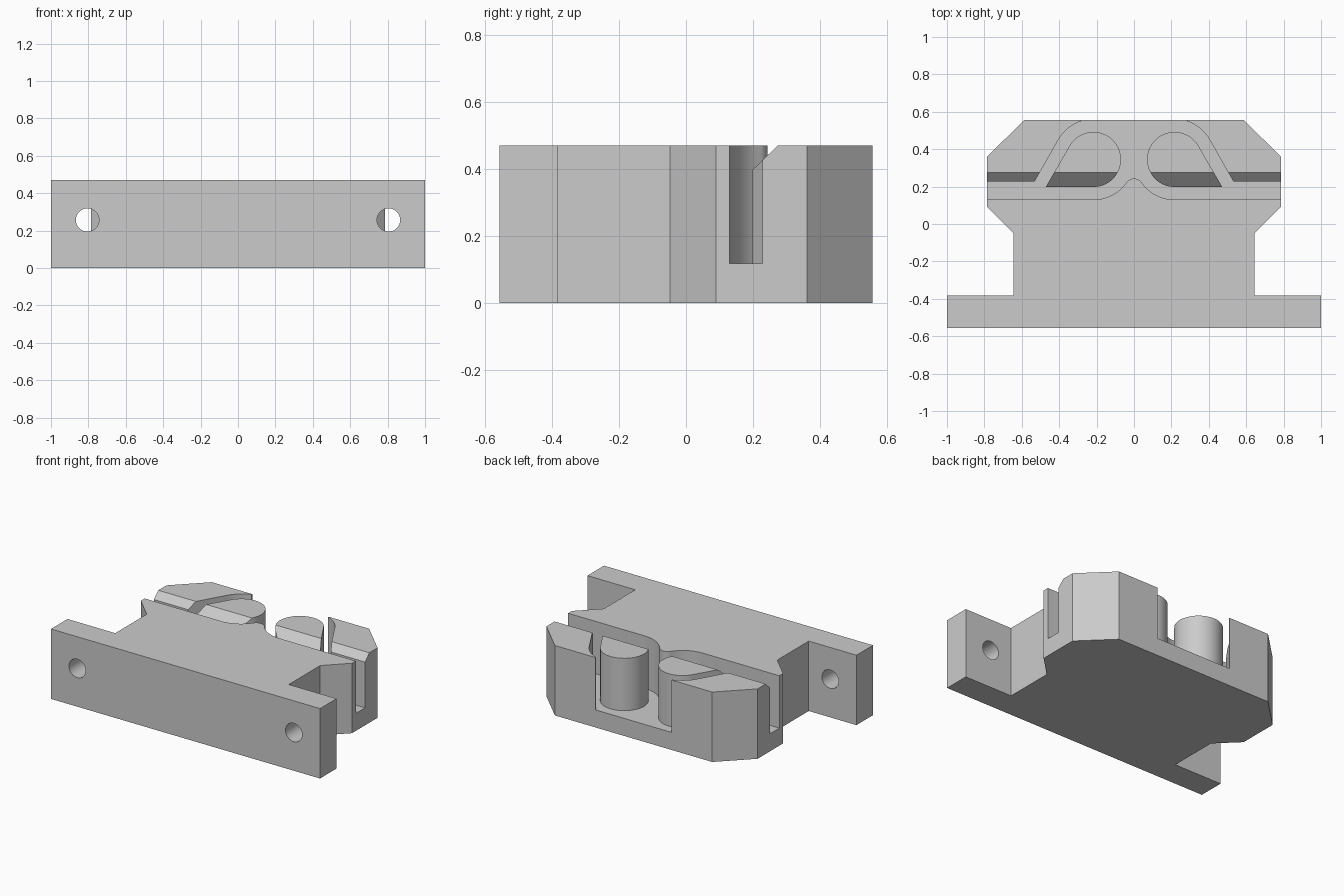
import bpy, bmesh, math
from mathutils import Matrix, Vector

if "Cube" in bpy.data.objects:
    bpy.data.objects.remove(bpy.data.objects["Cube"])

HEIGHT, FLOOR = 0.47, 0.118      # top face, pocket floor
BACK = 0.557
CX, CY = 0.217, 0.345            # post centre
POST_R, POCKET_R = 0.147, 0.215

grey = bpy.data.materials.new("plain grey")
grey.use_nodes = True
grey.diffuse_color = (0.6, 0.6, 0.6, 1)
grey.node_tree.nodes["Principled BSDF"].inputs["Base Color"].default_value = (0.6, 0.6, 0.6, 1)


def arc(x, y, r, a, b, n):
    angles = [math.radians(a + (b - a) * i / n) for i in range(n + 1)]
    return [(x + r * math.cos(t), y + r * math.sin(t)) for t in angles]


def mirrored(half):
    return half + [(-x, y) for x, y in reversed(half) if abs(x) > 1e-5]


def prism(name, points, low, high, matrix=Matrix()):
    """Extrude a flat outline from low to high."""
    bm = bmesh.new()
    face = bm.faces.new([bm.verts.new((x, y, low)) for x, y in points])
    new = bmesh.ops.extrude_face_region(bm, geom=[face])["geom"]
    bmesh.ops.translate(bm, vec=Vector((0, 0, high - low)),
                        verts=[v for v in new if isinstance(v, bmesh.types.BMVert)])
    bm.transform(matrix)
    bmesh.ops.recalc_face_normals(bm, faces=bm.faces)
    mesh = bpy.data.meshes.new(name)
    bm.to_mesh(mesh)
    bm.free()
    mesh.materials.append(grey)
    obj = bpy.data.objects.new(name, mesh)
    bpy.context.collection.objects.link(obj)
    return obj


def activate(obj):
    bpy.ops.object.select_all(action='DESELECT')
    obj.select_set(True)
    bpy.context.view_layer.objects.active = obj


def cut(obj, cutter):
    cutter.hide_render = True
    mod = obj.modifiers.new("cut", 'BOOLEAN')
    mod.operation, mod.solver, mod.object = 'DIFFERENCE', 'EXACT', cutter
    activate(obj)
    bpy.ops.object.modifier_apply(modifier=mod.name)
    bpy.data.objects.remove(cutter)


def finish(obj):
    activate(obj)
    bpy.ops.object.shade_smooth_by_angle(angle=math.radians(25))


def chamfer_cutter(x0, x1):
    # outline in (y, z), extruded along x
    along_x = Matrix(((0, 0, 1, 0), (1, 0, 0, 0), (0, 1, 0, 0), (0, 0, 0, 1)))
    return prism("chamfer_cutter", [(0.295, 0.49), (0.155, 0.355), (0.155, 0.49)],
                 x0, x1, along_x)


# Body with mounting flange
body = prism("body", mirrored([(1, -BACK), (1, -0.382), (0.645, -0.382), (0.645, -0.048),
                               (0.785, 0.09), (0.785, 0.361), (0.585, BACK)]), 0, HEIGHT)

# Channel pocket: central nose, curved front, side slots, open back
nose_r = (CX - POCKET_R * math.cos(math.radians(35))) / math.cos(math.radians(35))
nose_y = CY - (POCKET_R + nose_r) * math.sin(math.radians(35))
end = math.degrees(math.acos((0.283 - CX) / POCKET_R))
half = (arc(0, nose_y, nose_r, 90, 35, 8)
        + arc(CX, CY, POCKET_R, 215, 270, 12)[1:]
        + [(0.9, CY - POCKET_R), (0.9, 0.228), (0.531, 0.228)]
        + arc(CX, CY, POCKET_R, 30, end, 10) + [(0.283, 0.7)])
cut(body, prism("pocket_cutter", mirrored(half), FLOOR, 0.6))

# Lead-in chamfers on the side walls, and bolt holes in the flange
along_y = Matrix.Rotation(math.radians(90), 4, 'X')
for side in (-1, 1):
    cut(body, chamfer_cutter(*sorted((side * 0.4, side * 0.9))))
    hole = arc(side * 0.805, 0.257, 0.062, 0, 348.75, 31)
    cut(body, prism("hole_cutter", hole, 0.3, 0.7, along_y))
finish(body)

# Teardrop posts standing on the pocket floor
for side, name in ((1, "left_post"), (-1, "right_post")):
    outline = arc(CX, CY, POST_R, 30, 270, 44)
    outline.append((CX + POST_R * math.sqrt(3), CY - POST_R))
    post = prism(name, [(side * x, y) for x, y in outline], FLOOR - 0.01, HEIGHT)
    cut(post, chamfer_cutter(-0.9, 0.9))
    finish(post)
